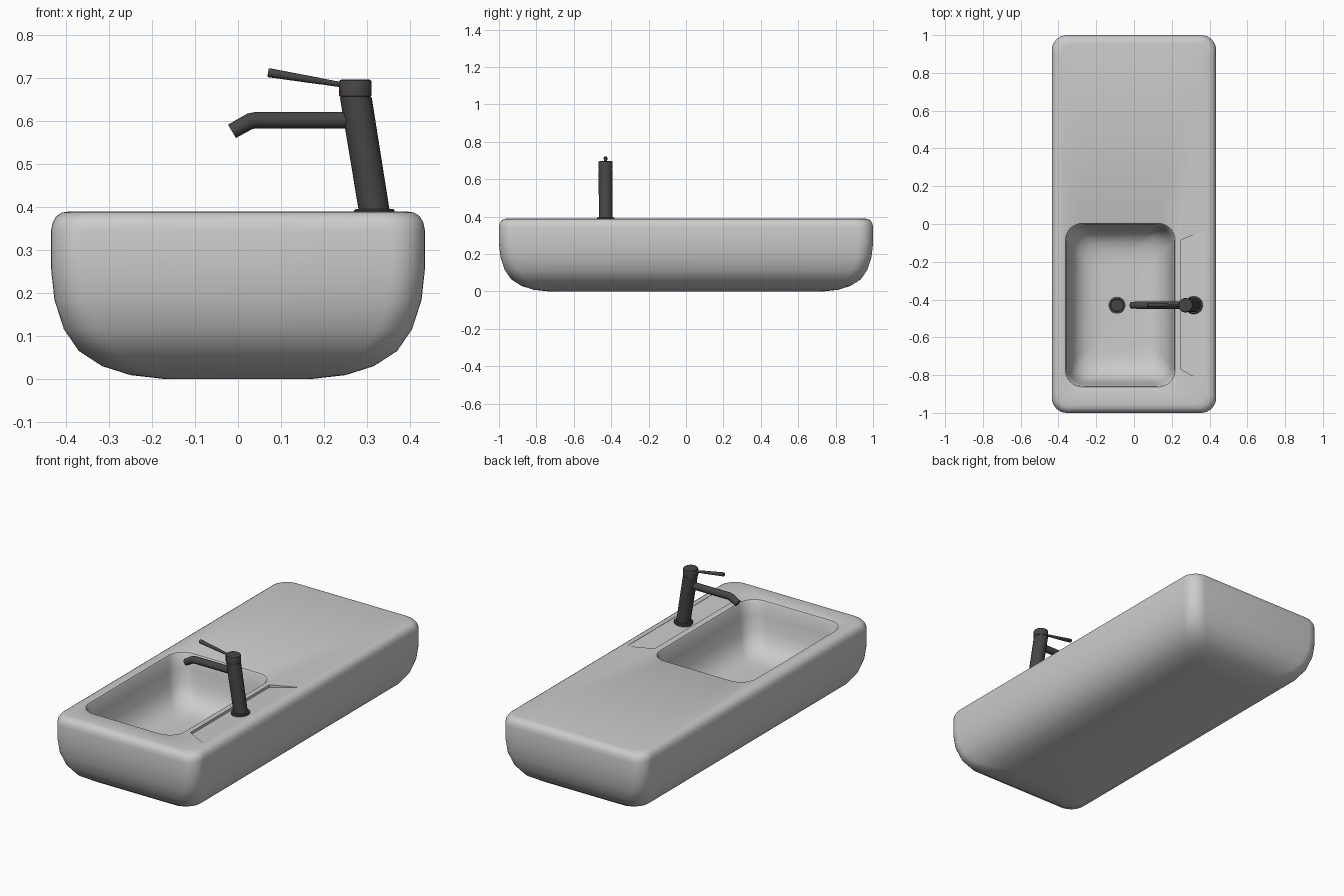
import bpy, bmesh
from math import sin, cos, pi, radians
from mathutils import Vector

if "Cube" in bpy.data.objects:
    bpy.data.objects.remove(bpy.data.objects["Cube"])

dark = bpy.data.materials.new("dark_metal")
dark.diffuse_color = (0.06, 0.06, 0.06, 1)
dark.use_nodes = True
dark.node_tree.nodes["Principled BSDF"].inputs["Base Color"].default_value = dark.diffuse_color
red = bpy.data.materials.new("red")
red.diffuse_color = (0.6, 0.03, 0.03, 1)
red.use_nodes = True
red.node_tree.nodes["Principled BSDF"].inputs["Base Color"].default_value = red.diffuse_color
blue = bpy.data.materials.new("blue")
blue.diffuse_color = (0.03, 0.05, 0.6, 1)
blue.use_nodes = True
blue.node_tree.nodes["Principled BSDF"].inputs["Base Color"].default_value = blue.diffuse_color


def smooth(ob, angle=32):
    bpy.ops.object.select_all(action='DESELECT')
    ob.select_set(True)
    bpy.context.view_layer.objects.active = ob
    bpy.ops.object.shade_smooth_by_angle(angle=radians(angle))


def loft(name, loops, mat=None, shade=True):
    """Skin closed loops of equal length and cap both ends."""
    bm = bmesh.new()
    rings = [[bm.verts.new(p) for p in lp] for lp in loops]
    n = len(rings[0])
    for a, b in zip(rings, rings[1:]):
        for i in range(n):
            j = (i + 1) % n
            bm.faces.new((a[i], a[j], b[j], b[i]))
    bm.faces.new(rings[0])
    bm.faces.new(rings[-1])
    bmesh.ops.recalc_face_normals(bm, faces=bm.faces)
    me = bpy.data.meshes.new(name)
    bm.to_mesh(me)
    bm.free()
    ob = bpy.data.objects.new(name, me)
    bpy.context.collection.objects.link(ob)
    if mat:
        me.materials.append(mat)
    if shade:
        smooth(ob)
    return ob


def rounded_rect(cx, cy, hx, hy, r, z, n=8):
    pts = []
    for k, (sx, sy) in enumerate([(1, 1), (-1, 1), (-1, -1), (1, -1)]):
        for i in range(n + 1):
            a = (k + i / n) * pi / 2
            pts.append((cx + sx * (hx - r) + r * cos(a),
                        cy + sy * (hy - r) + r * sin(a), z))
    return pts


def circle(c, r, axis=(0, 0, 1), n=32):
    q = Vector((0, 0, 1)).rotation_difference(Vector(axis).normalized())
    return [Vector(c) + q @ Vector((r * cos(2 * pi * i / n), r * sin(2 * pi * i / n), 0))
            for i in range(n)]


# Basin: outer shell, rim and bowl in one loft (inset, height)
TOP = 0.39
outer = [(.265, 0), (.185, .009), (.119, .03), (.065, .065), (.03, .116), (.008, .184),
         (0, .258), (0, .345), (.004, .364), (.012, .378), (.025, .387), (.045, TOP)]
bowl = [(0, TOP), (.007, .387), (.012, .378), (.022, .31), (.034, .24), (.05, .195),
        (.075, .16), (.11, .136), (.15, .124), (.2, .12)]
loops = [rounded_rect(0, 0, .435 - d, 1 - d, .08, z) for d, z in outer]
loops += [rounded_rect(-.0725, -.43, .2975 - d, .44 - d, .09, z) for d, z in bowl]
basin = loft("basin", loops, shade=False)

# Sloping trapezoid recess behind the bowl
outline = [(.25, -.085, .376), (.38, -.03, .3885), (.38, -.84, .3885), (.25, -.77, .376)]
cutter = loft("recess_cutter", [outline, [(x, y, .45) for x, y, z in outline]], shade=False)
cutter.hide_render = True
mod = basin.modifiers.new("recess", 'BOOLEAN')
mod.object = cutter
mod.solver = 'EXACT'
bpy.context.view_layer.objects.active = basin
bpy.ops.object.modifier_apply(modifier="recess")
bpy.data.objects.remove(cutter)
smooth(basin)

# Drain
Y = -.43
loft("drain", [circle((-.09, Y, z), r) for z, r in
               [(.118, .045), (.124, .045), (.127, .04), (.127, .034), (.123, .032)]], dark)

# Faucet base, leaning column and cap
loft("faucet_base", [circle((.317, Y, z), r) for z, r in
                     [(.372, .047), (.392, .047), (.395, .044)]], dark)
loft("faucet_column", [circle((.317, Y, .39), .036), circle((.274, Y, .655), .037)], dark)
loft("faucet_cap", [circle((.273, Y, z), r) for z, r in
                    [(.65, .035), (.657, .035), (.658, .038), (.69, .038),
                     (.694, .0365), (.697, .032)]], dark)

# Spout with bent tip
loft("spout", [circle((.28, Y, .602), .019, (-1, 0, 0)),
               circle((.04, Y, .602), .019, (-1, 0, 0)),
               circle((.027, Y, .599), .019, (-1, 0, -.3)),
               circle((-.014, Y, .576), .018, (-1, 0, -.6))], dark)

# Lever, slightly thicker at the tip
d = Vector((-.17, 0, .028))
base = Vector((.25, Y, .683))
loft("lever", [circle(base + d * t, r, d, 20) for t, r in
               [(0, .006), (.34, .007), (.35, .0075), (1.04, .0105), (1.06, .009)]], dark)

# Hot and cold dots on the cap
for name, mat, s in [("hot_dot", red, -1), ("cold_dot", blue, 1)]:
    ax = Vector((-.93, s * .36, 0))
    c = Vector((.273, Y, .669))
    loft(name, [circle(c + ax * .035, .004, ax, 12), circle(c + ax * .0385, .004, ax, 12)], mat)
